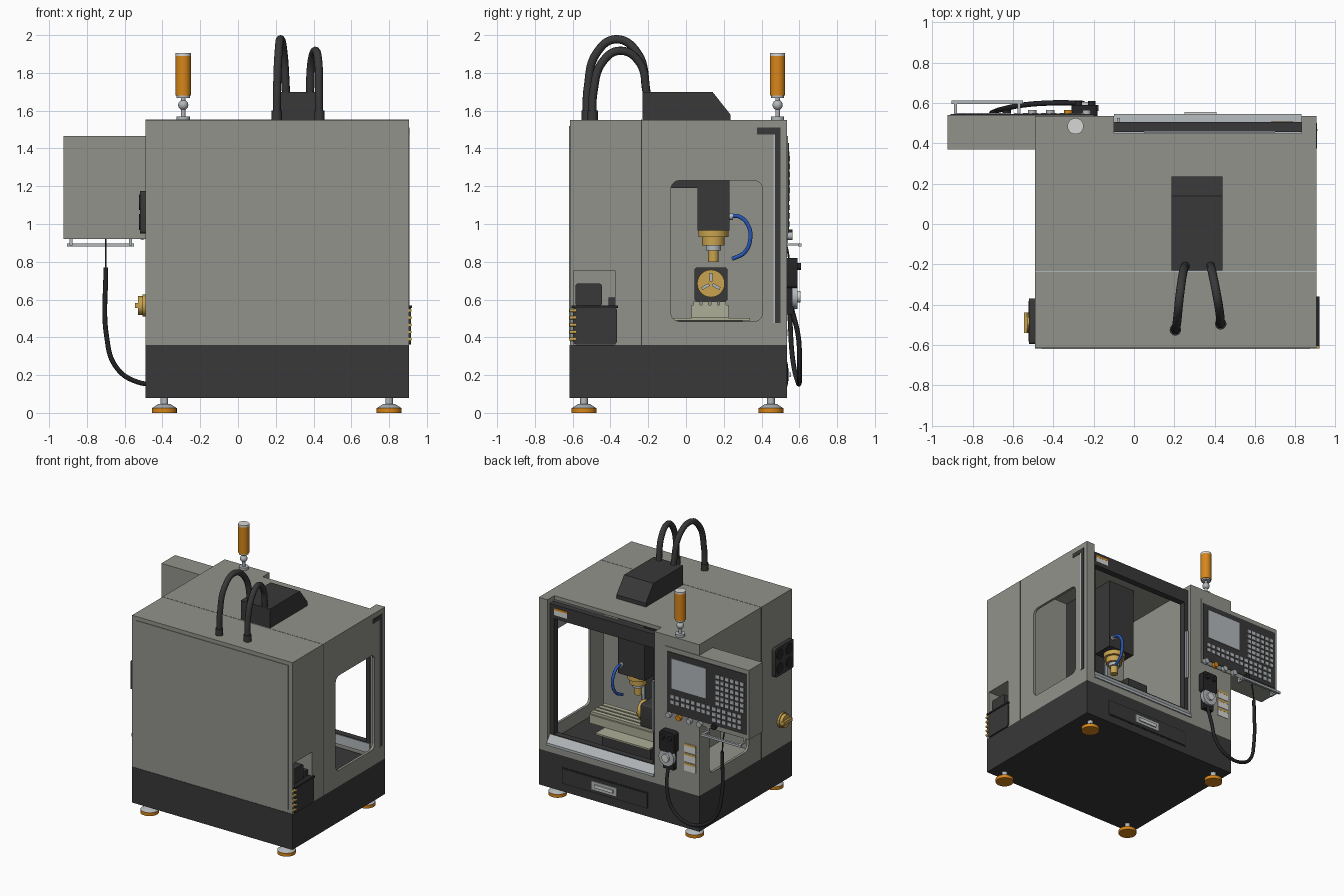
import bpy, bmesh, math
from mathutils import Vector

if "Cube" in bpy.data.objects:
    bpy.data.objects.remove(bpy.data.objects["Cube"], do_unlink=True)


def material(name, r, g, b):
    m = bpy.data.materials.new(name)
    m.use_nodes = True
    m.diffuse_color = (r, g, b, 1)
    m.node_tree.nodes["Principled BSDF"].inputs["Base Color"].default_value = (r, g, b, 1)
    return m


GREY = material("warm grey", .29, .29, .26)
DARK = material("charcoal", .04, .04, .04)
BLACK = material("black", .018, .018, .02)
SILVER = material("silver", .45, .48, .5)
ORANGE = material("orange", .68, .24, .01)
BRASS = material("brass", .58, .37, .08)
BEIGE = material("pale olive", .42, .42, .31)
BLUE = material("blue", .02, .1, .5)
WHITE = material("off white", .68, .68, .66)


def finish(name, bm, mat, smooth=False):
    bmesh.ops.recalc_face_normals(bm, faces=bm.faces)
    me = bpy.data.meshes.new(name)
    bm.to_mesh(me)
    bm.free()
    ob = bpy.data.objects.new(name, me)
    bpy.context.collection.objects.link(ob)
    me.materials.append(mat)
    if smooth:
        activate(ob)
        bpy.ops.object.shade_smooth_by_angle(angle=math.radians(35))
    return ob


def activate(ob):
    bpy.ops.object.select_all(action='DESELECT')
    ob.select_set(True)
    bpy.context.view_layer.objects.active = ob


def box(name, x, y, z, mat, round_axis=None, radius=.03):
    """Box from (min, max) ranges; edges along round_axis may be rounded."""
    bm = bmesh.new()
    bmesh.ops.create_cube(bm, size=1)
    for v in bm.verts:
        v.co = Vector([(a + b) / 2 + c * (b - a) for (a, b), c in zip((x, y, z), v.co)])
    if round_axis is not None:
        edges = [e for e in bm.edges
                 if abs((e.verts[0].co - e.verts[1].co).normalized()[round_axis]) > .9]
        bmesh.ops.bevel(bm, geom=edges, offset=radius, segments=5, profile=.5, affect='EDGES')
    return finish(name, bm, mat, round_axis is not None)


def cyl(name, start, length, r, mat, axis='Z', r2=None, seg=28):
    """Cylinder or cone starting at a point and running along an axis."""
    bm = bmesh.new()
    bmesh.ops.create_cone(bm, cap_ends=True, segments=seg, radius1=r,
                          radius2=r if r2 is None else r2, depth=length)
    d = {'X': Vector((1, 0, 0)), 'Y': Vector((0, 1, 0)), 'Z': Vector((0, 0, 1))}[axis]
    rot = d.to_track_quat('Z', 'Y')
    for v in bm.verts:
        v.co = rot @ v.co + Vector(start) + d * length / 2
    return finish(name, bm, mat, True)


def prism(name, profile, x, mat):
    """Extrude a (y, z) profile along x."""
    bm = bmesh.new()
    face = bm.faces.new([bm.verts.new((x[0], a, b)) for a, b in profile])
    ext = bmesh.ops.extrude_face_region(bm, geom=[face])["geom"]
    for v in ext:
        if isinstance(v, bmesh.types.BMVert):
            v.co.x = x[1]
    return finish(name, bm, mat)


def tube(name, pts, r, mat):
    cu = bpy.data.curves.new(name, 'CURVE')
    cu.dimensions, cu.bevel_depth, cu.bevel_resolution = '3D', r, 3
    cu.use_fill_caps = True
    sp = cu.splines.new('BEZIER')
    sp.bezier_points.add(len(pts) - 1)
    for bp, p in zip(sp.bezier_points, pts):
        bp.co = p
        bp.handle_left_type = bp.handle_right_type = 'AUTO'
    ob = bpy.data.objects.new(name, cu)
    bpy.context.collection.objects.link(ob)
    cu.materials.append(mat)
    activate(ob)
    bpy.ops.object.convert(target='MESH')
    bpy.ops.object.shade_smooth_by_angle(angle=math.radians(40))


def cut(target, *args, **kw):
    cutter = box("cutter", *args, GREY, **kw)
    mod = target.modifiers.new("cut", 'BOOLEAN')
    mod.operation, mod.object, mod.solver = 'DIFFERENCE', cutter, 'EXACT'
    activate(target)
    bpy.ops.object.modifier_apply(modifier=mod.name)
    bpy.data.objects.remove(cutter, do_unlink=True)


# Enclosure with work chamber, cabinet, windows, doorway and tank recess
body = box("enclosure", (-.49, .905), (-.615, .535), (.36, 1.55), GREY)
cut(body, (-.1, .885), (-.24, .46), (.38, 1.52))
cut(body, (-.47, -.13), (-.24, .36), (.4, 1.5))
cut(body, (-.1, .83), (.45, .6), (.41, 1.6))
for wx in ((.8, 1), (-.6, -.4)):
    cut(body, wx, (-.08, .405), (.485, 1.23), round_axis=0, radius=.045)
cut(body, (.7, 1), (-.595, -.375), (.34, .755))
box("base", (-.49, .905), (-.618, .535), (.08, .36), DARK)
box("chamber_floor", (-.1, .885), (-.24, .45), (.375, .385), DARK)
box("back_panel", (-.455, .87), (-.62, -.61), (.39, 1.52), GREY)
box("top_seam", (-.49, .905), (-.238, -.233), (1.545, 1.552), SILVER)
for sx in (-.49, .905):
    box("side_seam", (sx - .001, sx + .001), (-.237, -.234), (.36, 1.55), DARK)

# Sliding door, sill and guide slots
door = box("door_frame", (-.1, .83), (.455, .505), (.45, 1.51), DARK)
cut(door, (-.065, .795), (.4, .6), (.49, 1.4))
box("door_top_strip", (.05, .7), (.452, .459), (1.505, 1.514), SILVER)
prism("door_sill", [(.45, .41), (.545, .41), (.545, .43), (.505, .485), (.45, .485)],
      (-.1, .83), SILVER)
box("door_handle", (-.085, -.07), (.505, .525), (.75, 1.15), SILVER)
box("label_white", (.68, .79), (.505, .508), (1.43, 1.48), WHITE)
box("label_orange", (.68, .79), (.505, .509), (1.47, 1.485), ORANGE)
box("guide_slot", (.9, .908), (.47, .5), (.475, 1.51), DARK)
box("guide_slot_top", (.9, .908), (.375, .5), (1.475, 1.51), DARK)
box("guide_strip", (.9, .909), (.462, .47), (.475, 1.475), SILVER)

# Drawer in the base
box("drawer_border", (-.05, .7), (.53, .537), (.14, .27), BLACK)
box("drawer", (-.04, .69), (.53, .54), (.15, .26), DARK)
box("drawer_plate", (.22, .44), (.53, .546), (.17, .235), SILVER)
box("drawer_pull", (.25, .41), (.54, .555), (.19, .215), WHITE)

# Levelling feet
for fx in (-.39, .8):
    for fy in (-.54, .45):
        cyl("foot_pad", (fx, fy, 0), .026, .066, ORANGE)
        cyl("foot_cone", (fx, fy, .026), .022, .064, SILVER, r2=.03)
        cyl("foot_stem", (fx, fy, .045), .04, .02, SILVER)

# Control box with screen and keys
box("control_box", (-.925, -.2), (.37, .54), (.92, 1.465), GREY)
box("control_panel", (-.91, -.215), (.538, .545), (.955, 1.43), DARK)
box("screen", (-.56, -.26), (.54, .549), (1.15, 1.385), SILVER)
for r in range(6):
    for c in range(6):
        kx, kz = -.64 - c * .043, 1.36 - r * .042
        box("key", (kx - .03, kx), (.54, .55), (kz - .027, kz), SILVER)
for r in range(3):
    for c in range(14):
        kx, kz = -.25 - c * .045, 1.1 - r * .043
        if r < 2 or c > 7:
            box("lower_key", (kx - .03, kx), (.54, .55), (kz - .027, kz), SILVER)
for kx, m in ((-.235, SILVER), (-.325, ORANGE), (-.415, SILVER), (-.505, SILVER), (-.63, BLACK)):
    cyl("panel_knob", (kx, .53, .937 if kx > -.6 else .95), .035, .021, m, 'Y')

# Keyboard rail under the control box
box("rail", (-.905, -.55), (.595, .612), (.88, .897), SILVER)
for rx in (-.885, -.57):
    box("rail_bracket", (rx - .008, rx + .008), (.53, .6), (.885, .897), SILVER)
    box("rail_post", (rx - .008, rx + .008), (.525, .54), (.885, .925), SILVER)

# Handwheel pendant, cable and warning labels
box("pendant", (-.31, -.18), (.535, .59), (.66, .82), BLACK, round_axis=1, radius=.02)
box("pendant_lower", (-.29, -.2), (.535, .57), (.52, .67), BLACK)
cyl("handwheel", (-.24, .56, .615), .03, .065, SILVER, 'Y')
cyl("handwheel_hub", (-.24, .585, .615), .02, .03, WHITE, 'Y')
for kx in (-.275, -.21):
    cyl("pendant_knob", (kx, .585, .775), .025, .018, BLACK, 'Y')
tube("pendant_cable", [(-.24, .56, .55), (-.25, .595, .4), (-.3, .6, .24), (-.42, .6, .16),
                       (-.55, .59, .17), (-.65, .57, .25), (-.695, .555, .4), (-.7, .55, .77)],
     .013, BLACK)
tube("cable_lead", [(-.7, .55, .75), (-.7, .54, .85), (-.7, .52, .93)], .005, BLACK)
for i in range(3):
    z = .53 + i * .075
    box("warning_label", (-.46, -.36), (.53, .538), (z, z + .065), WHITE)
    box("warning_band", (-.46, -.36), (.53, .539), (z + .048, z + .065), BRASS)

# Signal tower
tx, ty = -.29, .485
cyl("tower_base", (tx, ty, 1.55), .02, .035, SILVER)
cyl("tower_pole", (tx, ty, 1.56), .12, .012, SILVER)
bm = bmesh.new()
bmesh.ops.create_uvsphere(bm, u_segments=20, v_segments=12, radius=.027)
bmesh.ops.translate(bm, verts=bm.verts, vec=(tx, ty, 1.63))
finish("tower_ball", bm, SILVER, True)
cyl("tower_collar", (tx, ty, 1.668), .012, .035, SILVER)
cyl("tower_lamp", (tx, ty, 1.68), .21, .04, ORANGE)
cyl("tower_cap", (tx, ty, 1.89), .015, .04, WHITE)

# Head cover and cable hoses on the roof
prism("head_cover", [(-.23, 1.55), (.235, 1.55), (.235, 1.58), (.14, 1.7), (-.23, 1.7)],
      (.185, .44), DARK)
tube("tall_hose", [(.205, -.525, 1.55), (.207, -.52, 1.72), (.215, -.47, 1.91),
                   (.225, -.37, 1.978), (.24, -.26, 1.91), (.255, -.205, 1.68)], .022, DARK)
tube("short_hose", [(.43, -.495, 1.55), (.428, -.49, 1.7), (.425, -.44, 1.86),
                    (.41, -.35, 1.917), (.39, -.25, 1.86), (.38, -.205, 1.68)], .022, DARK)
for hx, hy in ((.205, -.525), (.43, -.495)):
    cyl("hose_gland", (hx, hy, 1.55), .05, .028, DARK)

# Fan unit and main switch
box("fan_unit", (-.52, -.485), (-.595, -.37), (.95, 1.175), DARK, round_axis=0, radius=.015)
for fz in (1.01, 1.115):
    for fy in (-.54, -.425):
        cyl("fan_ring", (-.524, fy, fz), .01, .042, BLACK, 'X')
cyl("switch_plate", (-.505, -.49, .568), .02, .058, BRASS, 'X')
cyl("switch_disc", (-.53, -.49, .568), .03, .05, BRASS, 'X')
box("switch_grip", (-.546, -.52), (-.54, -.44), (.555, .581), BRASS)

# Coolant tank with pump
box("coolant_tank", (.72, .915), (-.598, -.365), (.362, .56), DARK, round_axis=0, radius=.02)
box("tank_lid", (.71, .92), (-.605, -.36), (.555, .568), BLACK)
box("pump", (.74, .88), (-.585, -.445), (.565, .685), DARK, round_axis=0, radius=.015)
box("tank_filler", (.8, .87), (-.41, -.375), (.565, .61), DARK)
for i in range(5):
    cyl("tank_fitting", (.911, -.618, .39 + i * .038), .035, .009, BRASS, 'Y', seg=12)

# Column, spindle head and spindle
box("column", (.18, .45), (-.24, -.09), (.38, 1.52), DARK)
for rx in (.2, .43):
    box("column_rail", (rx - .012, rx + .012), (-.1, -.082), (.5, 1.5), SILVER)
box("head_arm", (.2, .43), (-.1, .1), (1.19, 1.52), DARK)
box("spindle_head", (.2, .43), (.06, .23), (.965, 1.52), DARK)
sx, sy = .315, .145
for z, h, r, m in ((.93, .035, .08, BRASS), (.885, .045, .06, BRASS), (.86, .03, .04, SILVER),
                   (.8, .07, .028, BRASS)):
    cyl("spindle_step", (sx, sy, z), h, r, m)
tube("coolant_hose", [(.4, .23, 1.04), (.4, .28, 1.04), (.4, .33, .99), (.4, .34, .92),
                      (.39, .31, .85), (.38, .245, .815)], .011, BLUE)
cyl("coolant_fitting", (.4, .22, 1.04), .03, .018, SILVER, 'Y')

# Saddle, slotted table and rotary axis
box("saddle_foot", (.1, .52), (-.05, .3), (.385, .49), DARK)
box("saddle", (.08, .55), (-.08, .34), (.49, .503), BEIGE)
box("table", (-.06, .68), (.03, .225), (.503, .57), BEIGE)
for i in range(4):
    y = .04 + i * .046
    box("table_rib", (-.06, .68), (y, y + .034), (.565, .59), BEIGE)
box("rotary_body", (.06, .24), (.045, .22), (.59, .77), DARK, round_axis=0, radius=.015)
cyl("rotary_chuck", (.235, .132, .685), .05, .073, BRASS, 'X')
cyl("chuck_face", (.28, .132, .685), .012, .055, BRASS, 'X')
for i in range(3):
    a = math.radians(30 + 120 * i)
    jaw = box("chuck_jaw", (.285, .305), (-.008, .008), (.01, .055), SILVER)
    jaw.rotation_euler.x = a + math.pi / 2
    jaw.location = (0, .132, .685)
